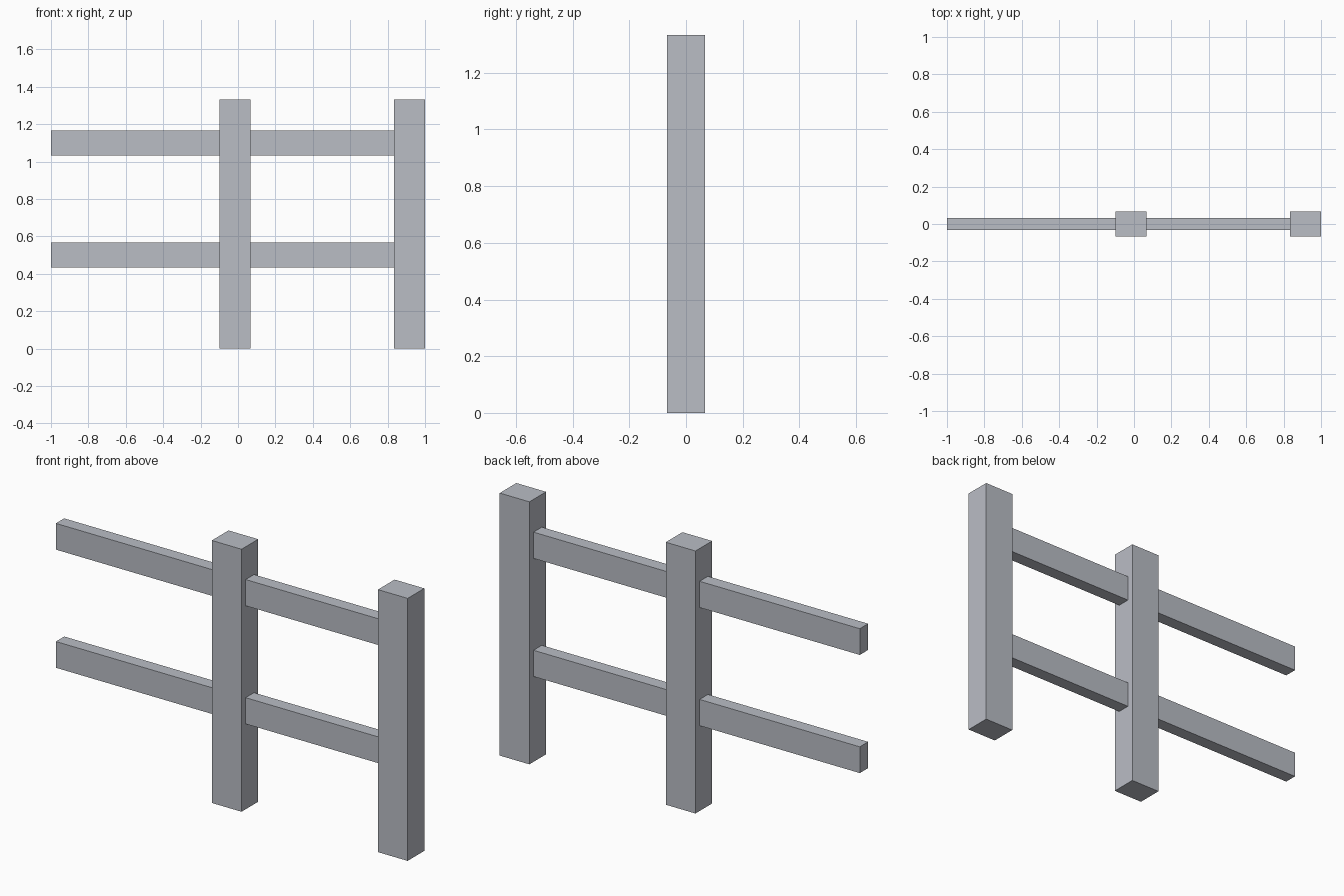
import bpy

if "Cube" in bpy.data.objects:
    bpy.data.objects.remove(bpy.data.objects["Cube"])

U = 1 / 30  # the model sits on a 1/30 unit grid

grey = bpy.data.materials.new("light grey")
grey.diffuse_color = (0.49, 0.51, 0.56, 1)
grey.use_nodes = True
grey.node_tree.nodes["Principled BSDF"].inputs["Base Color"].default_value = grey.diffuse_color


def box(name, x0, x1, z0, z1, depth):
    """Box between grid limits in x and z, centred on y = 0."""
    bpy.ops.mesh.primitive_cube_add(
        size=1, location=((x0 + x1) / 2 * U, 0, (z0 + z1) / 2 * U))
    ob = bpy.context.object
    ob.name = name
    ob.scale = ((x1 - x0) * U, depth * U, (z1 - z0) * U)
    bpy.ops.object.transform_apply(location=False, rotation=False, scale=True)
    ob.data.materials.append(grey)


# Upright posts
for name, x0 in (("middle_post", -3), ("end_post", 25)):
    box(name, x0, x0 + 5, 0, 40, 4)

# Horizontal rails, butted against the posts
for level, z0 in (("lower", 13), ("upper", 31)):
    box(level + "_left_rail", -30, -3, z0, z0 + 4, 2)
    box(level + "_right_rail", 2, 25, z0, z0 + 4, 2)
